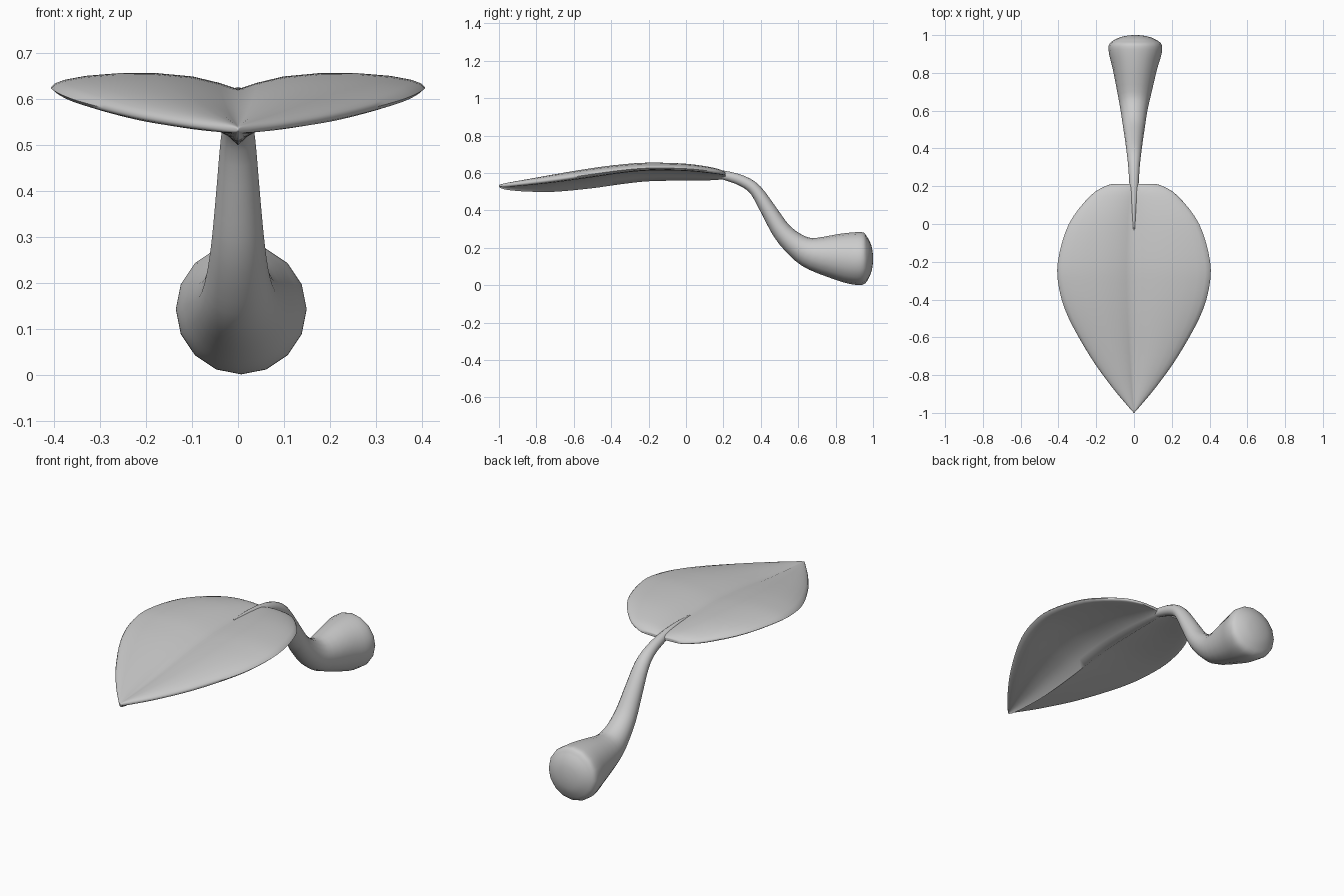
import bpy, bmesh, math
from mathutils import Vector

if "Cube" in bpy.data.objects:
    bpy.data.objects.remove(bpy.data.objects["Cube"])


def smooth_rows(rows, steps):
    """Catmull-Rom interpolation through rows of numbers."""
    out = []
    for i in range(len(rows) - 1):
        p = [Vector(rows[min(max(i + k, 0), len(rows) - 1)]) for k in (-1, 0, 1, 2)]
        for s in range(steps):
            t = s / steps
            out.append(0.5 * (2 * p[1] + (p[2] - p[0]) * t
                              + (2 * p[0] - 5 * p[1] + 4 * p[2] - p[3]) * t * t
                              + (3 * p[1] - p[0] - 3 * p[2] + p[3]) * t ** 3))
    return out + [Vector(rows[-1])]


def loft(name, rings, angle):
    """Skin closed rings of points, cap both ends."""
    bm = bmesh.new()
    loops = [[bm.verts.new(p) for p in r] for r in rings]
    n = len(loops[0])
    for a, b in zip(loops, loops[1:]):
        for i in range(n):
            bm.faces.new((a[i], a[(i + 1) % n], b[(i + 1) % n], b[i]))
    bm.faces.new(loops[0])
    bm.faces.new(loops[-1])
    bmesh.ops.remove_doubles(bm, verts=bm.verts, dist=0.0003)
    bmesh.ops.recalc_face_normals(bm, faces=bm.faces)
    me = bpy.data.meshes.new(name)
    bm.to_mesh(me)
    bm.free()
    ob = bpy.data.objects.new(name, me)
    bpy.context.collection.objects.link(ob)
    bpy.ops.object.select_all(action='DESELECT')
    ob.select_set(True)
    bpy.context.view_layer.objects.active = ob
    bpy.ops.object.shade_smooth_by_angle(angle=math.radians(angle))
    return ob


# Leaf blade: y, half width, midrib top z, rise of the halves, midrib thickness
leaf_rows = [(.212, .09, .592, .003, .012), (.205, .14, .599, .008, .028),
             (.15, .23, .61, .018, .048), (0, .345, .618, .032, .058),
             (-.2, .403, .62, .036, .064), (-.35, .395, .61, .036, .07),
             (-.5, .345, .594, .033, .075), (-.7, .233, .567, .027, .067),
             (-.85, .127, .551, .016, .05), (-.95, .045, .543, .006, .034),
             (-.99, .01, .539, .001, .02), (-1, .001, .534, 0, .005)]
# Cross-section: fraction of half width, fraction of rise
section = [(0, 0), (.1, .38), (.25, .78), (.45, .99), (.65, 1), (.82, .92),
           (.93, .84), (.98, .8), (1, .78)]


def leaf_ring(row):
    y, w, zc, rise, th = row
    top, bottom = [], []
    for u, f in section:
        t = th * (.68 + .32 * math.exp(-u / .15))
        half = t / 2 * math.sqrt(max(0, 1 - u ** 6))
        mid = zc + rise * f - t / 2
        top.append((u * w, y, mid + half))
        bottom.append((u * w, y, mid - half))
    right = top + bottom[-2::-1]
    left = [(-x, yy, z) for x, yy, z in right[1:-1]]
    return right + left[::-1]


loft("leaf", [leaf_ring(r) for r in smooth_rows(leaf_rows, 4)], 65)

# Stalk: x, y, z of centre, half width, half depth; swells into a rounded base
stalk_rows = [(0, -.035, .618, .004, .004), (0, .08, .611, .013, .014),
              (0, .2, .589, .024, .024), (0, .3, .558, .03, .029),
              (0, .373, .507, .038, .033), (0, .448, .39, .048, .043),
              (0, .515, .285, .058, .052), (0, .595, .21, .07, .066),
              (.002, .68, .168, .087, .088), (.005, .822, .151, .118, .126),
              (.007, .9, .144, .139, .14), (.007, .948, .142, .14, .139),
              (.007, .972, .142, .116, .112), (.007, .99, .142, .076, .074),
              (.007, .998, .142, .035, .035), (.007, 1.0, .142, .004, .004)]
SIDES = 16
path = smooth_rows(stalk_rows, 3)
rings = []
for i, r in enumerate(path):
    a, b = path[max(i - 1, 0)], path[min(i + 1, len(path) - 1)]
    tangent = Vector((0, b[1] - a[1], b[2] - a[2])).normalized()
    normal = Vector((0, -tangent.z, tangent.y))
    centre = Vector(r[:3])
    rings.append([centre + Vector((1, 0, 0)) * r[3] * math.sin(k * math.tau / SIDES)
                  - normal * r[4] * math.cos(k * math.tau / SIDES)
                  for k in range(SIDES)])
loft("stalk", rings, 65)
